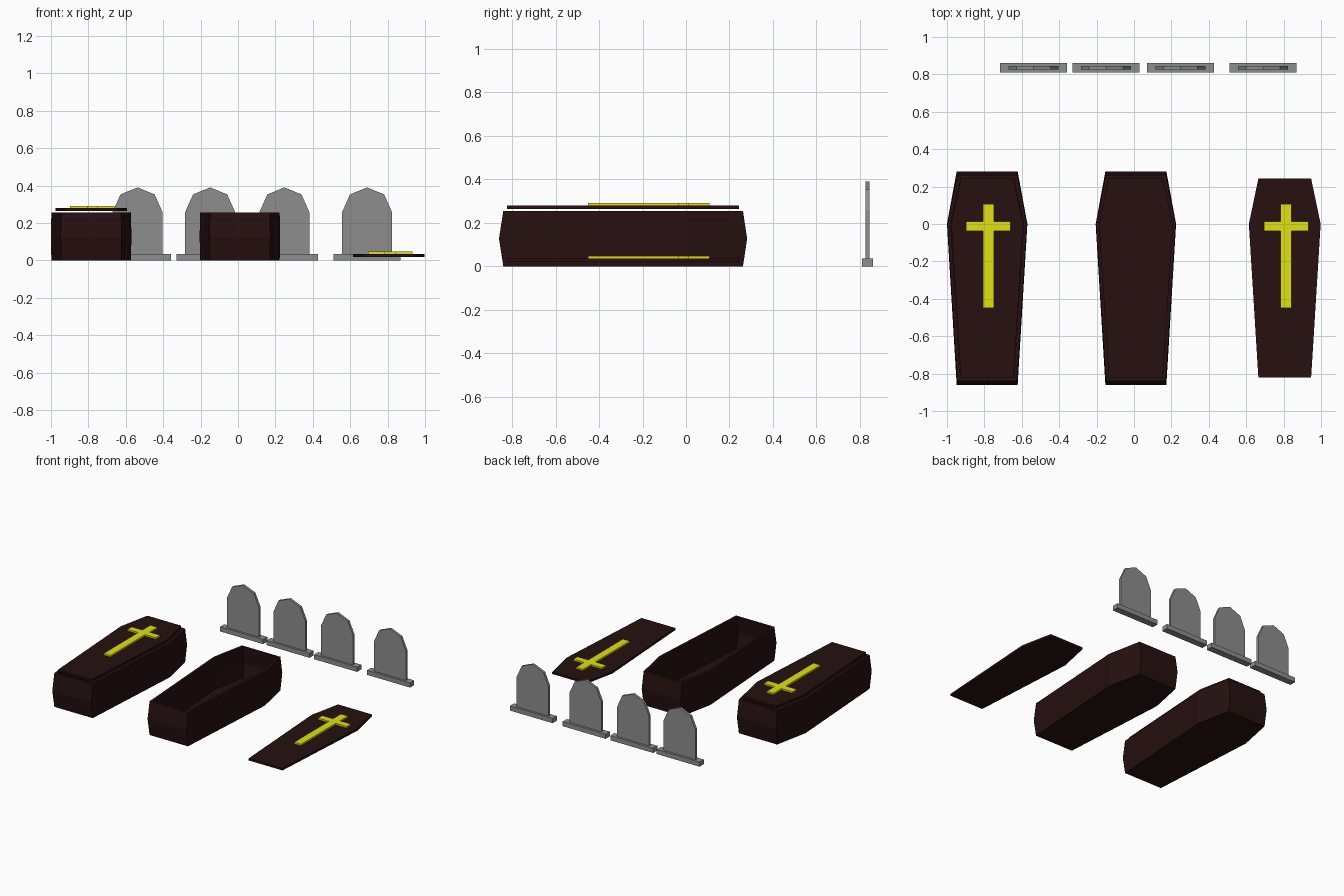
import bpy, bmesh

if "Cube" in bpy.data.objects:
    bpy.data.objects.remove(bpy.data.objects["Cube"])


def material(name, rgb):
    m = bpy.data.materials.new(name)
    m.diffuse_color = (*rgb, 1)
    m.use_nodes = True
    m.node_tree.nodes["Principled BSDF"].inputs["Base Color"].default_value = m.diffuse_color
    return m


WOOD = material("dark_wood", (0.02, 0.005, 0.005))
GOLD = material("yellow_gold", (0.75, 0.75, 0.008))
STONE = material("grey_stone", (0.27, 0.27, 0.27))


def finish(name, bm, mat):
    bmesh.ops.recalc_face_normals(bm, faces=bm.faces)
    mesh = bpy.data.meshes.new(name)
    bm.to_mesh(mesh)
    bm.free()
    mesh.materials.append(mat)
    ob = bpy.data.objects.new(name, mesh)
    bpy.context.collection.objects.link(ob)
    return ob


def loft(name, rings, mat):
    """Closed solid through a stack of equal-length point rings."""
    bm = bmesh.new()
    loops = [[bm.verts.new(p) for p in ring] for ring in rings]
    n = len(loops[0])
    for a, b in zip(loops, loops[1:]):
        for i in range(n):
            j = (i + 1) % n
            bm.faces.new((a[i], a[j], b[j], b[i]))
    bm.faces.new(loops[0])
    bm.faces.new(loops[-1])
    return finish(name, bm, mat)


def hexagon(cx, half_end, half_mid, y0, y1, z):
    """Coffin outline, widest at y = 0."""
    half = [(half_end, y0), (half_mid, 0.0), (half_end, y1)]
    return ([(cx + x, y, z) for x, y in half] +
            [(cx - x, y, z) for x, y in reversed(half)])


def prism(name, outline, y0, y1, mat):
    return loft(name, [[(x, y, z) for x, z in outline] for y in (y0, y1)], mat)


def box(name, x0, x1, y0, y1, z0, z1, mat):
    return prism(name, [(x0, z0), (x1, z0), (x1, z1), (x0, z1)], y0, y1, mat)


# hollow coffin: outer shell with bulged ends, over the rim, down to the floor
def coffin(name, cx):
    t = 0.018
    loft(name, [
        hexagon(cx, 0.160, 0.213, -0.84, 0.262, 0.0),
        hexagon(cx, 0.163, 0.215, -0.86, 0.281, 0.127),
        hexagon(cx, 0.160, 0.213, -0.84, 0.262, 0.255),
        hexagon(cx, 0.160 - t, 0.213 - t, -0.84 + t, 0.262 - t, 0.255),
        hexagon(cx, 0.163 - t, 0.215 - t, -0.86 + t, 0.281 - t, 0.127),
        hexagon(cx, 0.160 - t, 0.213 - t, -0.84 + t, 0.262 - t, t),
    ], WOOD)


# flat lid with a raised cross
def lid(name, cx, z):
    loft(name + "_lid", [hexagon(cx, 0.141, 0.192, -0.822, 0.243, h)
                         for h in (z, z + 0.016)], WOOD)
    bm = bmesh.new()
    half = [(0.029, -0.45), (0.029, -0.037), (0.119, -0.037),
            (0.119, 0.013), (0.029, 0.013), (0.029, 0.108)]
    ring = half + [(-x, y) for x, y in reversed(half)]
    face = bm.faces.new([bm.verts.new((cx + 0.007 + x, y, z + 0.014))
                         for x, y in ring])
    top = bmesh.ops.extrude_face_region(bm, geom=[face])["geom"]
    bmesh.ops.translate(bm, vec=(0, 0, 0.014), verts=[
        v for v in top if isinstance(v, bmesh.types.BMVert)])
    finish(name + "_cross", bm, GOLD)


coffin("closed_coffin", -0.785)
lid("closed", -0.785, 0.263)
coffin("open_coffin", 0.01)
lid("loose", 0.806, 0.019)

# row of gravestones on plinths
for i, cx in enumerate((-0.537, -0.149, 0.248, 0.69)):
    box(f"gravestone_base_{i}", cx - 0.179, cx + 0.179,
        0.81, 0.86, 0.0, 0.035, STONE)
    half = [(0.134, 0.02), (0.134, 0.257), (0.091, 0.353)]
    outline = ([(cx + x, z) for x, z in half] + [(cx, 0.39)] +
               [(cx - x, z) for x, z in reversed(half)])
    prism(f"gravestone_slab_{i}", outline, 0.825, 0.844, STONE)
